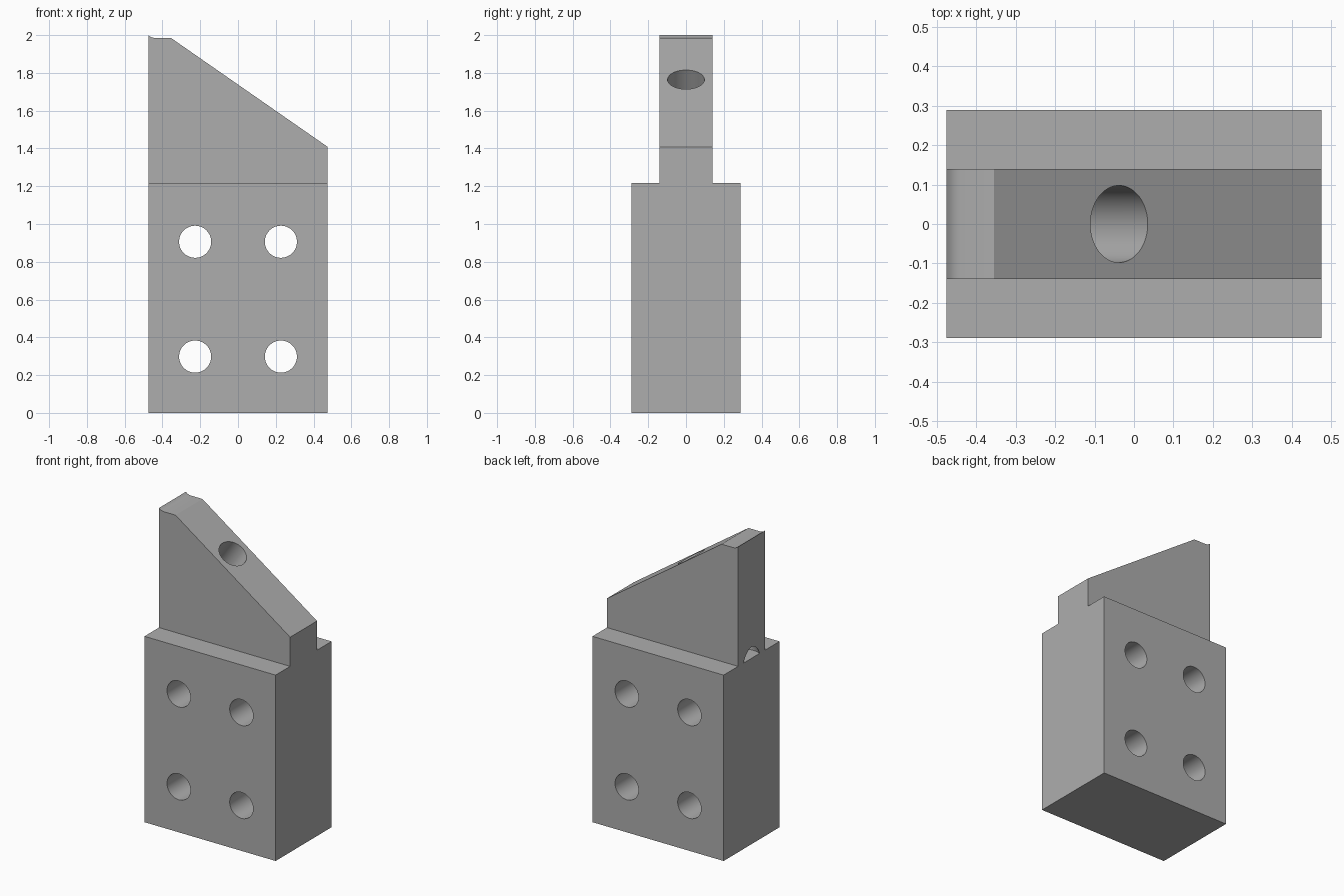
import bpy, bmesh
from math import atan2
from mathutils import Matrix, Vector

if "Cube" in bpy.data.objects:
    bpy.data.objects.remove(bpy.data.objects["Cube"])

HALF_X, BLOCK_Y, BLADE_Y, BLOCK_TOP = 0.475, 0.289, 0.139, 1.217

grey = bpy.data.materials.new("machined grey")
grey.use_nodes = True
grey.diffuse_color = (0.42, 0.42, 0.42, 1)
grey.node_tree.nodes["Principled BSDF"].inputs["Base Color"].default_value = grey.diffuse_color


def add_object(name, bm):
    bmesh.ops.recalc_face_normals(bm, faces=bm.faces)
    mesh = bpy.data.meshes.new(name)
    bm.to_mesh(mesh)
    bm.free()
    mesh.materials.append(grey)
    obj = bpy.data.objects.new(name, mesh)
    bpy.context.collection.objects.link(obj)
    return obj


def prism(name, profile, half_depth):
    """Extrude an x-z outline symmetrically along y."""
    bm = bmesh.new()
    face = bm.faces.new([bm.verts.new((x, -half_depth, z)) for x, z in profile])
    new = bmesh.ops.extrude_face_region(bm, geom=[face])["geom"]
    bmesh.ops.translate(bm, vec=(0, 2 * half_depth, 0),
                        verts=[v for v in new if isinstance(v, bmesh.types.BMVert)])
    return add_object(name, bm)


def drill(name, centre, axis, scale, length):
    """Cylindrical cutter; scale squashes its section."""
    rot = Vector(axis).to_track_quat("Z", "Y").to_matrix().to_4x4()
    bm = bmesh.new()
    bmesh.ops.create_cone(bm, cap_ends=True, segments=64, radius1=1, radius2=1, depth=length,
                          matrix=Matrix.Translation(centre) @ rot @ Matrix.Diagonal((*scale, 1, 1)))
    obj = add_object(name, bm)
    obj.hide_render = True
    return obj


def combine(target, other, operation):
    """Apply a boolean and discard the helper."""
    mod = target.modifiers.new(operation, "BOOLEAN")
    mod.object, mod.operation, mod.solver = other, operation, "EXACT"
    bpy.context.view_layer.objects.active = target
    bpy.ops.object.modifier_apply(modifier=mod.name)
    bpy.data.objects.remove(other)


# Rectangular mounting block with four through holes
body = prism("mounting_block", [(-HALF_X, 0), (HALF_X, 0), (HALF_X, BLOCK_TOP), (-HALF_X, BLOCK_TOP)], BLOCK_Y)
for x in (-0.227, 0.227):
    for z in (0.298, 0.906):
        combine(body, drill("bolt_cutter", (x, 0, z), (0, 1, 0), (0.085, 0.085), 1), "DIFFERENCE")

# Sloped blade with a small curved lip at its tall end
slope_top, slope_end = Vector((-0.355, 1.985)), Vector((HALF_X, 1.408))
lip = [(-0.44, 1.985), (-0.453, 1.987), (-0.465, 1.992), (-HALF_X, 2.0)]
blade = prism("blade", [(-HALF_X, BLOCK_TOP), (HALF_X, BLOCK_TOP), slope_end, slope_top, *lip], BLADE_Y)

# Oval bore square to the slope, leaving through the tall end
run = slope_end - slope_top
bore_axis = Vector((-run.y, 0, run.x)).normalized()
mouth = Vector((-0.0375, 0, 1.765))
section = Matrix.Rotation(atan2(bore_axis.x, bore_axis.z), 4, "Y")
bore = drill("bore_cutter", (0, 0, 0), (0, 0, 1), (0.0885, 0.0975), 2.4)
bore.data.transform(Matrix.Translation(mouth - bore_axis) @ section)
combine(blade, bore, "DIFFERENCE")

# Join into one solid, tidy coplanar seams and smooth the bores
combine(body, blade, "UNION")
body.name = "tool_holder_body"
bm = bmesh.new()
bm.from_mesh(body.data)
bmesh.ops.remove_doubles(bm, verts=bm.verts, dist=0.0001)
bmesh.ops.dissolve_limit(bm, angle_limit=0.01, verts=bm.verts, edges=bm.edges)
bm.to_mesh(body.data)
bm.free()
bpy.ops.object.select_all(action="DESELECT")
body.select_set(True)
bpy.context.view_layer.objects.active = body
bpy.ops.object.shade_smooth_by_angle(angle=0.5)
